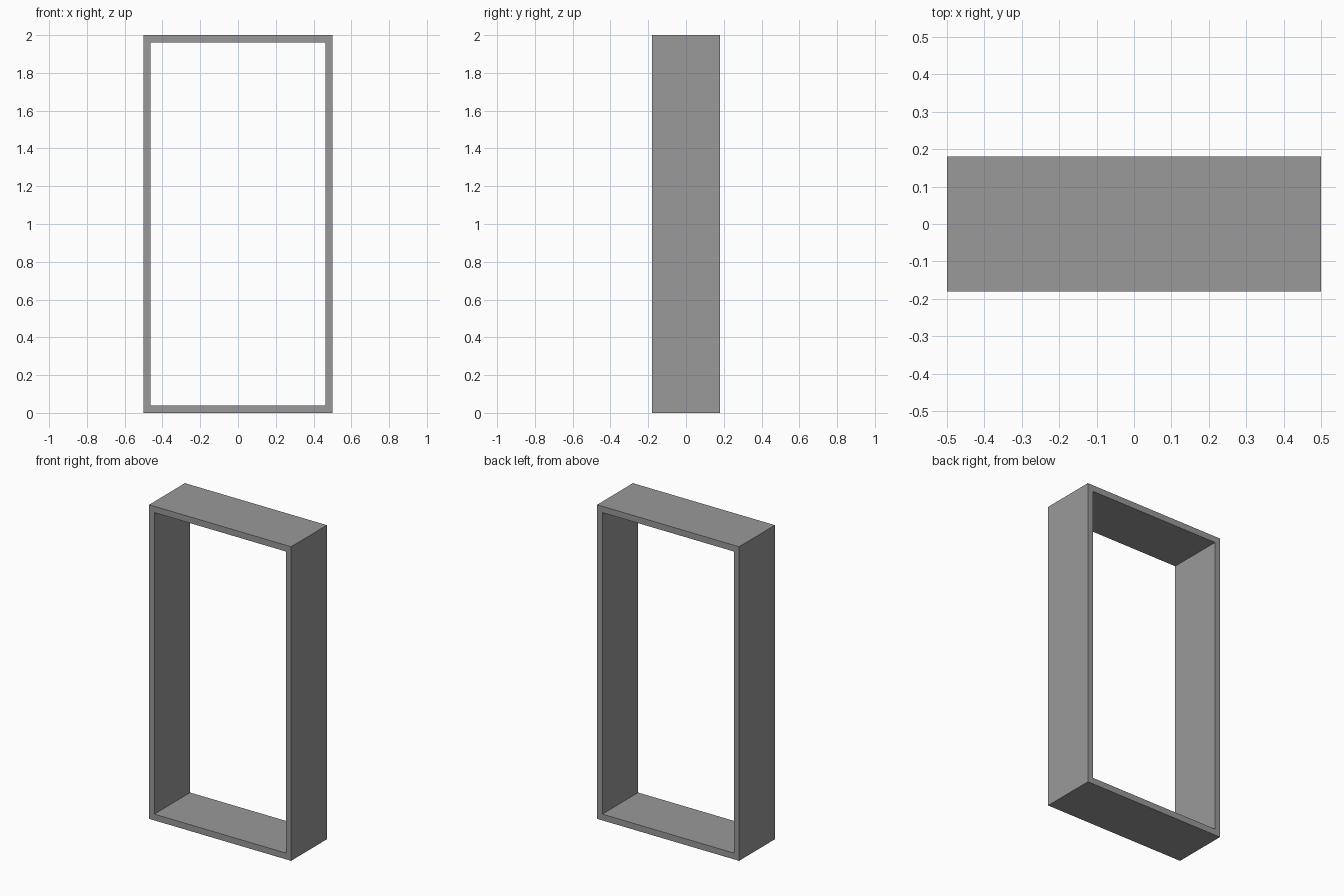
import bpy
import bmesh

if "Cube" in bpy.data.objects:
    bpy.data.objects.remove(bpy.data.objects["Cube"])

WIDTH, HEIGHT, DEPTH = 1.0, 2.0, 0.36
SIDE_WALL, END_WALL = 0.037, 0.04


def rectangle(bm, dx, dz):
    """Four corners of the frame outline, on the front plane."""
    x = WIDTH / 2 - dx
    return [bm.verts.new((px, -DEPTH / 2, pz)) for px, pz in (
        (-x, dz), (x, dz), (x, HEIGHT - dz), (-x, HEIGHT - dz))]


# Open rectangular frame: mitred front ring extruded through the depth
bm = bmesh.new()
outer, inner = rectangle(bm, 0, 0), rectangle(bm, SIDE_WALL, END_WALL)
ring = []
for i in range(4):
    j = (i + 1) % 4
    ring.append(bm.faces.new((outer[i], outer[j], inner[j], inner[i])))
result = bmesh.ops.extrude_face_region(bm, geom=ring, use_keep_orig=True)
back = [v for v in result["geom"] if isinstance(v, bmesh.types.BMVert)]
bmesh.ops.translate(bm, verts=back, vec=(0, DEPTH, 0))
bmesh.ops.recalc_face_normals(bm, faces=bm.faces)

mesh = bpy.data.meshes.new("open_frame")
bm.to_mesh(mesh)
bm.free()
frame = bpy.data.objects.new("open_frame", mesh)
bpy.context.collection.objects.link(frame)

# Dark grey finish
grey = bpy.data.materials.new("dark_grey")
grey.diffuse_color = (0.32, 0.32, 0.32, 1)
grey.use_nodes = True
grey.node_tree.nodes["Principled BSDF"].inputs["Base Color"].default_value = grey.diffuse_color
mesh.materials.append(grey)
